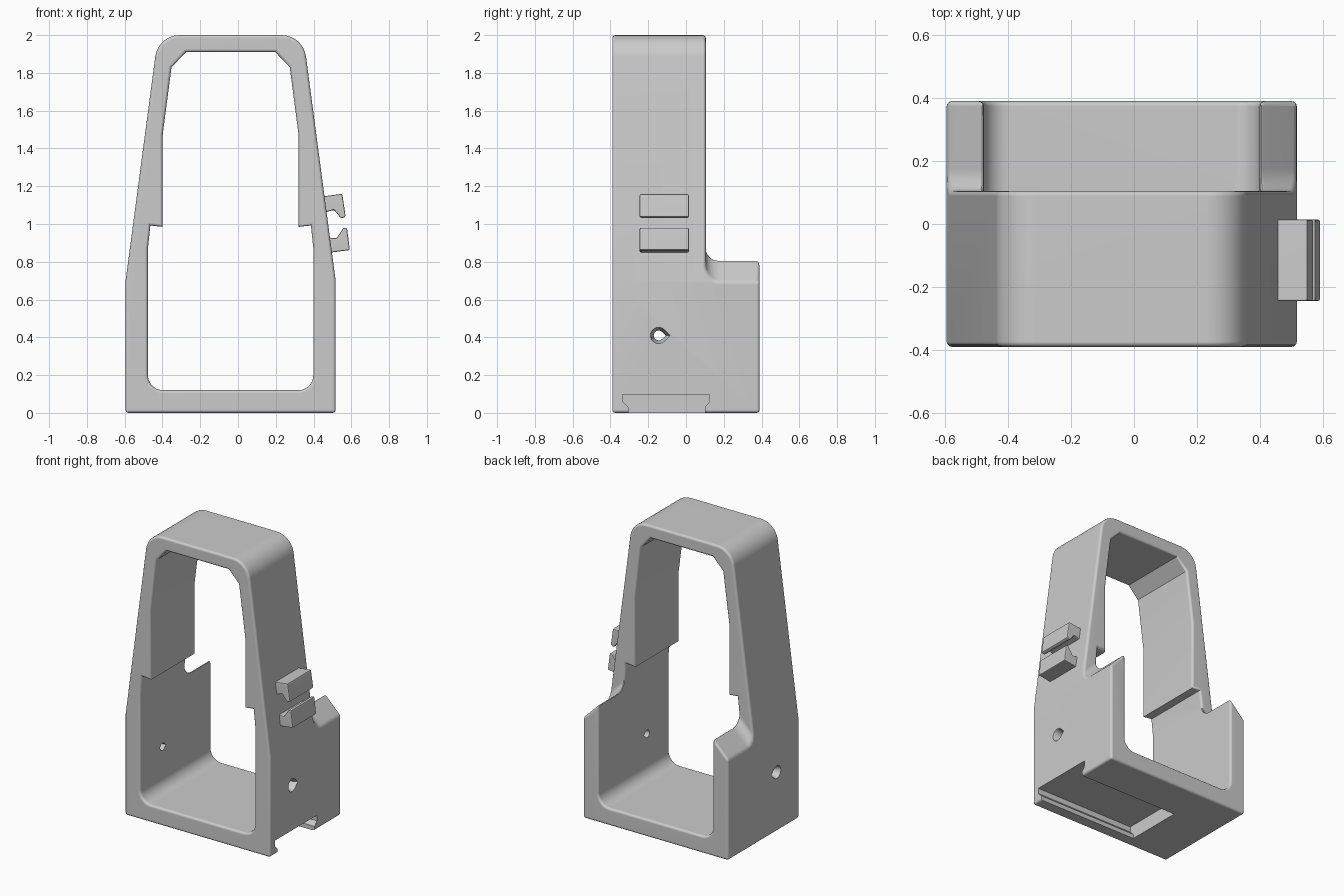
import bpy, bmesh, math
from mathutils import Vector

cube = bpy.data.objects.get("Cube")
if cube:
    bpy.data.objects.remove(cube)

CX = -0.039                  # centre line of the frame
FRONT, BACK, TOWER = -0.39, 0.39, 0.105

grey = bpy.data.materials.new("light grey")
grey.use_nodes = True
grey.diffuse_color = (0.6, 0.6, 0.6, 1)
grey.node_tree.nodes["Principled BSDF"].inputs["Base Color"].default_value = (0.6, 0.6, 0.6, 1)


def rounded(points, steps=7):
    """Polygon from (a, b, radius) corners; a radius of 0 stays sharp."""
    out = []
    for i, (a, b, r) in enumerate(points):
        p = Vector((a, b))
        if r == 0:
            out.append(p)
            continue
        u = (Vector(points[i - 1][:2]) - p).normalized()
        v = (Vector(points[(i + 1) % len(points)][:2]) - p).normalized()
        half = u.angle(v) / 2
        centre = p + (u + v).normalized() * (r / math.sin(half))
        start = p + u * (r / math.tan(half)) - centre
        sweep = start.angle_signed(p + v * (r / math.tan(half)) - centre)
        for k in range(steps + 1):
            t = -sweep * k / steps
            c, s = math.cos(t), math.sin(t)
            out.append(centre + Vector((start.x * c - start.y * s, start.x * s + start.y * c)))
    return out


def loft(name, rings):
    """Solid through a list of rings with equal point counts."""
    bm = bmesh.new()
    loops = [[bm.verts.new(p) for p in ring] for ring in rings]
    n = len(loops[0])
    for a, b in zip(loops, loops[1:]):
        for i in range(n):
            bm.faces.new((a[i], a[(i + 1) % n], b[(i + 1) % n], b[i]))
    bm.faces.new(loops[0][::-1])
    bm.faces.new(loops[-1])
    bmesh.ops.recalc_face_normals(bm, faces=bm.faces)
    mesh = bpy.data.meshes.new(name)
    bm.to_mesh(mesh)
    bm.free()
    obj = bpy.data.objects.new(name, mesh)
    bpy.context.collection.objects.link(obj)
    return obj


def along_y(name, profile, y0, y1):
    return loft(name, [[(p[0], y, p[1]) for p in profile] for y in (y0, y1)])


def activate(obj):
    bpy.ops.object.select_all(action="DESELECT")
    obj.select_set(True)
    bpy.context.view_layer.objects.active = obj


def cut(obj, cutter):
    cutter.hide_render = True
    mod = obj.modifiers.new("cut", "BOOLEAN")
    mod.operation, mod.solver, mod.object = "DIFFERENCE", "EXACT", cutter
    activate(obj)
    bpy.ops.object.modifier_apply(modifier=mod.name)
    bpy.data.objects.remove(cutter)


def soften(obj, width, segments, rule):
    """Round the sharp edges that satisfy the rule."""
    bm = bmesh.new()
    bm.from_mesh(obj.data)
    bmesh.ops.remove_doubles(bm, verts=bm.verts, dist=0.0005)
    edges = [e for e in bm.edges if e.is_manifold
             and e.calc_face_angle(0) > math.radians(35) and rule(e)]
    bmesh.ops.bevel(bm, geom=edges, offset=width, offset_type="OFFSET", segments=segments,
                    profile=0.5, affect="EDGES", clamp_overlap=False)
    bm.to_mesh(obj.data)
    bm.free()


def finish(obj):
    obj.data.materials.clear()
    obj.data.materials.append(grey)
    activate(obj)
    bpy.ops.object.shade_smooth_by_angle(angle=math.radians(32))
    mod = obj.modifiers.new("even shading", "WEIGHTED_NORMAL")
    mod.keep_sharp = True


def mirrored(half):
    """Closed outline from its right half, listed bottom to top."""
    right = [(CX + x, z, r) for x, z, r in half]
    return rounded(right + [(CX - x, z, r) for x, z, r in reversed(half)])


# Tapered frame with its stepped opening
frame = along_y("frame", mirrored([(0.556, 0, 0), (0.556, 0.7, 0), (0.384, 2, 0.13)]), FRONT, BACK)
opening = mirrored([(0.438, 0.12, 0.08), (0.438, 0.87, 0), (0.425, 0.992, 0), (0.36, 0.985, 0),
                    (0.36, 1.47, 0), (0.313, 1.83, 0), (0.236, 1.91, 0)])
cut(frame, along_y("opening_cutter", opening, -1, 1))

# Low back walls: sloping outward at the top, with a fillet up to the tower
step = rounded([(TOWER, 0.82, 0.07), (1, 0.82, 0), (1, 3, 0), (TOWER, 3, 0)], 5)
stations = [(-0.73, -0.3), (-0.43, 0), (0.43, 0), (0.73, -0.3)]
cut(frame, loft("back_cutter", [[(CX + x, p[0], p[1] + dz) for p in step] for x, dz in stations]))


def outer_or_rim(edge):
    a, b = (v.co for v in edge.verts)
    d = (b - a).normalized()
    mid = (a + b) / 2
    inner_corner = abs(d.y) > 0.9 and abs(mid.x - CX) < 0.5 and 0.9 < mid.z < 1.95
    return not inner_corner


soften(frame, 0.016, 3, outer_or_rim)

# Undercut slot in the base, open on the left side
slot = [(-0.305, -0.1), (-0.305, 0.03), (-0.335, 0.06), (-0.335, 0.098),
        (0.125, 0.098), (0.125, 0.06), (0.1, 0.03), (0.1, -0.1)]
cut(frame, loft("slot_cutter", [[(x, y, z) for y, z in slot] for x in (-0.25, 0.8)]))


# Teardrop holes, wider on the outside
def teardrop(x, r):
    ring = [(x, -0.145 + r * math.cos(t), 0.41 + r * math.sin(t))
            for t in (math.radians(45 + 270 * k / 14) for k in range(15))]
    return ring + [(x, -0.145 + r * math.sqrt(2), 0.41)]


for side in (-1, 1):
    sizes = [(0.42, 0.026), (0.5, 0.026), (0.57, 0.048)]
    cut(frame, loft("hole_cutter", [teardrop(CX + side * d, r) for d, r in sizes]))
finish(frame)

# Pair of cable clip jaws on the left side
jaws = {
    "upper_clip_jaw": [(0.43, 1.143), (0.552, 1.16), (0.57, 1.038), (0.545, 1.03),
                       (0.508, 1.075), (0.44, 1.055)],
    "lower_clip_jaw": [(0.45, 0.93), (0.522, 0.925), (0.558, 0.98), (0.577, 0.98),
                       (0.592, 0.862), (0.46, 0.845)],
}
for name, profile in jaws.items():
    jaw = along_y(name, profile, -0.245, 0.015)
    soften(jaw, 0.008, 2, lambda e: True)
    finish(jaw)
